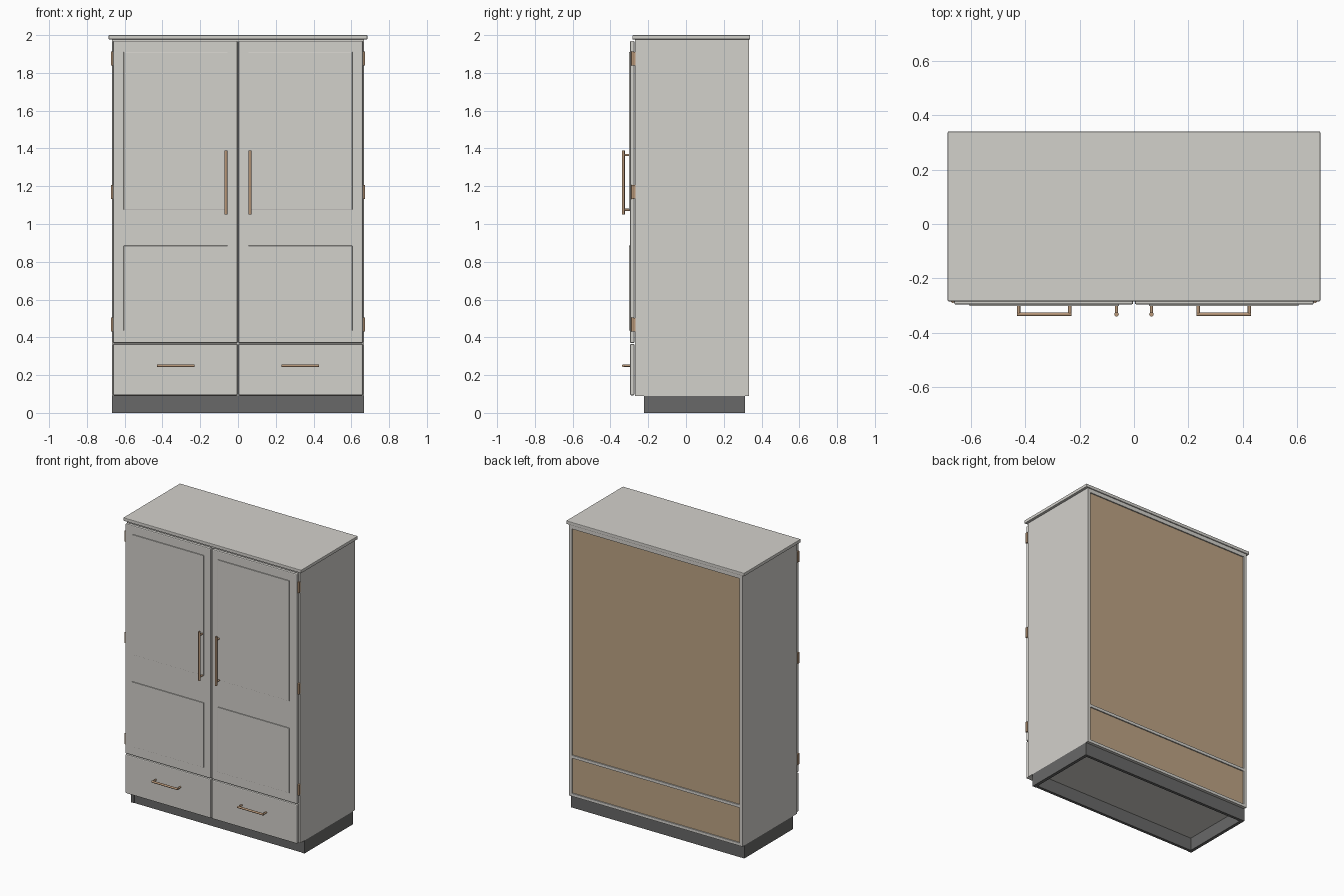
import bpy, math
from mathutils import Vector

old = bpy.data.objects.get("Cube")
if old:
    bpy.data.objects.remove(old, do_unlink=True)


def material(name, rgb):
    m = bpy.data.materials.new(name)
    m.use_nodes = True
    m.diffuse_color = (*rgb, 1)
    m.node_tree.nodes["Principled BSDF"].inputs["Base Color"].default_value = (*rgb, 1)
    return m


GREY = material("light grey paint", (0.65, 0.635, 0.6))
DARK = material("dark grey plinth", (0.14, 0.14, 0.138))
WOOD = material("brown board", (0.51, 0.37, 0.23))
BRONZE = material("bronze metal", (0.48, 0.31, 0.19))


def box(name, x, y, z, mat, bevel=0):
    """Box from (min, max) ranges along each axis."""
    lo, hi = zip(x, y, z)
    bpy.ops.mesh.primitive_cube_add(size=1)
    ob = bpy.context.object
    ob.name = name
    for v in ob.data.vertices:
        v.co = [l + (c + 0.5) * (h - l) for l, h, c in zip(lo, hi, v.co)]
    ob.data.materials.append(mat)
    if bevel:
        mod = ob.modifiers.new("Bevel", "BEVEL")
        mod.width, mod.segments = bevel, 2
    return ob


def rod(name, a, b, radius, mat):
    """Round bar between two points."""
    a, b = Vector(a), Vector(b)
    bpy.ops.mesh.primitive_cylinder_add(vertices=16, radius=radius,
                                        depth=(b - a).length, location=(a + b) / 2)
    ob = bpy.context.object
    ob.name = name
    ob.rotation_euler = (b - a).to_track_quat("Z", "Y").to_euler()
    ob.data.materials.append(mat)
    bpy.ops.object.shade_smooth_by_angle(angle=math.radians(40))


def span(s, a, b):
    """Mirror an x range to the chosen side."""
    return tuple(sorted((s * a, s * b)))


W, T = 0.667, 0.022          # carcass half width, board thickness
FRONT, BACK = -0.27, 0.333
DEPTH = (FRONT, BACK)
INNER = (-W + T, W - T)

# Carcass boards
box("worktop", (-0.685, 0.685), (-0.284, 0.34), (1.977, 2), GREY, 0.004)
box("top_board", (-W, W), DEPTH, (1.95, 1.977), GREY)
box("bottom_board", INNER, DEPTH, (0.09, 0.11), GREY)
box("middle_shelf", INNER, DEPTH, (0.355, 0.375), GREY)
box("centre_divider", (-0.011, 0.011), (FRONT, 0.31), (0.11, 1.95), GREY)
box("upper_back_panel", INNER, (0.315, 0.325), (0.375, 1.95), WOOD)
box("lower_back_panel", INNER, (0.315, 0.325), (0.11, 0.355), WOOD)

# Open plinth frame
box("plinth_front", (-0.645, 0.645), (-0.219, -0.199), (0, 0.09), DARK)
box("plinth_back", (-0.645, 0.645), (0.292, 0.312), (0, 0.09), DARK)

for s, side in ((1, "left"), (-1, "right")):
    box(side + "_side_board", span(s, W - T, W), DEPTH, (0.09, 1.95), GREY)
    box(side + "_plinth_side", span(s, 0.645, W), (-0.222, 0.312), (0, 0.09), DARK)

    # Door, drawer front and raised door panels
    width = span(s, 0.003, 0.661)
    box(side + "_door", width, (-0.296, -0.273), (0.37, 1.97), GREY, 0.006)
    box(side + "_drawer_front", width, (-0.296, -0.273), (0.093, 0.365), GREY, 0.006)
    for level, z in (("upper", (1.075, 1.91)), ("lower", (0.435, 0.885))):
        box(f"{side}_{level}_door_panel", span(s, 0.055, 0.605),
            (-0.302, -0.29), z, GREY, 0.001)

    # Door handle
    x, y = s * 0.064, -0.332
    rod(side + "_door_handle", (x, y, 1.05), (x, y, 1.39), 0.008, BRONZE)
    for z in (1.075, 1.365):
        rod(side + "_door_handle_post", (x, y, z), (x, -0.29, z), 0.006, BRONZE)

    # Drawer handle
    rod(side + "_drawer_handle", (s * 0.23, y, 0.25), (s * 0.43, y, 0.25), 0.007, BRONZE)
    for px in (0.236, 0.424):
        rod(side + "_drawer_handle_post", (s * px, y, 0.25), (s * px, -0.29, 0.25),
            0.006, BRONZE)

    # Hinges on the outer edge
    for z in (0.467, 1.17, 1.875):
        box(side + "_hinge_leaf", span(s, 0.655, 0.67), (-0.288, -0.268),
            (z - 0.036, z + 0.036), BRONZE)
        rod(side + "_hinge_barrel", (s * 0.666, -0.283, z - 0.037),
            (s * 0.666, -0.283, z + 0.037), 0.007, BRONZE)
